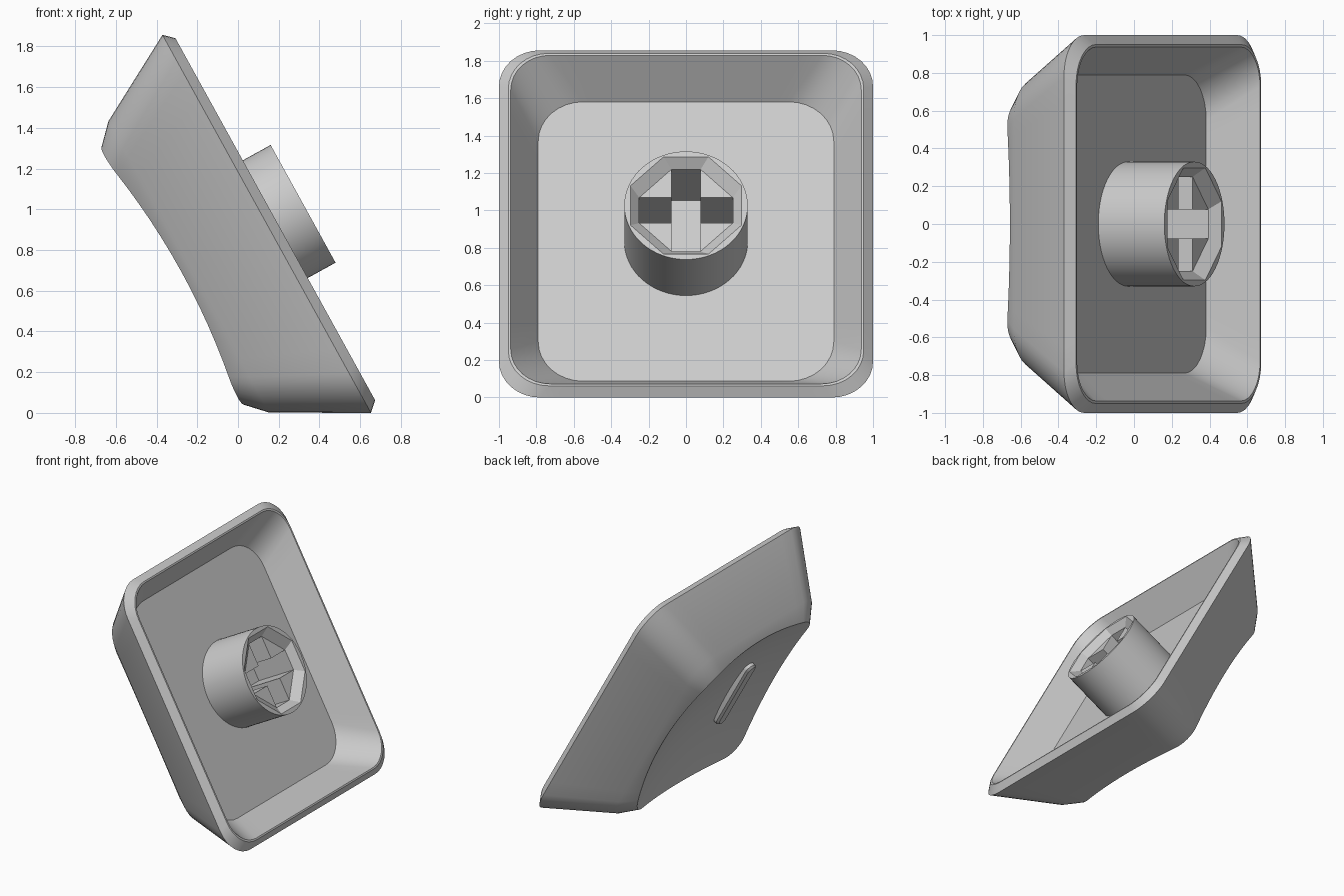
import bpy, bmesh, math
from mathutils import Matrix, Vector

if "Cube" in bpy.data.objects:
    bpy.data.objects.remove(bpy.data.objects["Cube"])

# Local frame: u down the slope, v across, w out of the open underside
C, S = 0.483, 0.8756
FRAME = Matrix(((C, 0, S, 0.141), (0, 1, 0, 0), (-S, 0, C, 0.928), (0, 0, 0, 1)))

grey = bpy.data.materials.new("light_grey")
grey.diffuse_color = (0.6, 0.6, 0.6, 1)
grey.use_nodes = True
grey.node_tree.nodes["Principled BSDF"].inputs["Base Color"].default_value = grey.diffuse_color


def finish(name, bm, smooth=True):
    bmesh.ops.recalc_face_normals(bm, faces=bm.faces)
    bm.transform(FRAME)
    mesh = bpy.data.meshes.new(name)
    bm.to_mesh(mesh)
    bm.free()
    mesh.materials.append(grey)
    ob = bpy.data.objects.new(name, mesh)
    bpy.context.collection.objects.link(ob)
    if smooth:
        smooth_by_angle(ob)
    return ob


def smooth_by_angle(ob):
    bpy.ops.object.select_all(action='DESELECT')
    ob.select_set(True)
    bpy.context.view_layer.objects.active = ob
    bpy.ops.object.shade_smooth_by_angle(angle=math.radians(25))


def rounded_ring(hu, hv, r, w, arc=8, side=12):
    """Rounded rectangle with subdivided sides."""
    pts = []
    for k, (su, sv) in enumerate(((1, 1), (-1, 1), (-1, -1), (1, -1))):
        c = Vector((su * (hu - r), sv * (hv - r), w))
        for i in range(arc + 1):
            a = math.pi / 2 * (k + i / arc)
            pts.append(c + r * Vector((math.cos(a), math.sin(a), 0)))
    out = []
    for i, p in enumerate(pts):
        out.append(p)
        if i % (arc + 1) == arc:
            q = pts[(i + 1) % len(pts)]
            out += [p.lerp(q, j / side) for j in range(1, side)]
    return out


def loft(bm, rings):
    """Skin a list of closed rings, returning the vertex rings."""
    vs = [[bm.verts.new(p) for p in ring] for ring in rings]
    n = len(vs[0])
    for a, b in zip(vs, vs[1:]):
        for i in range(n):
            j = (i + 1) % n
            bm.faces.new((a[i], a[j], b[j], b[i]))
    return vs


def prism(bm, low, high):
    vs = loft(bm, [low, high])
    bm.faces.new(vs[0])
    bm.faces.new(vs[1])


def dish(u, v):
    return -0.39 - (u * u + v * v) / 5.6


def meet_dish(p, q):
    """Point where the chamfer line p-q meets the dished top."""
    lo, hi = -0.5, 2.0
    for _ in range(40):
        t = (lo + hi) / 2
        m = p + (q - p) * t
        if m.z > dish(m.x, m.y):
            lo = t
        else:
            hi = t
    return p + (q - p) * lo


# Cap shell: inner floor, rim lip, sloped walls, chamfer, dished top
kink = rounded_ring(0.817, 0.757, 0.20, -0.437)
tip = rounded_ring(0.713, 0.653, 0.15, -0.537)
edge = [meet_dish(p, q) for p, q in zip(kink, tip)]
rings = [
    rounded_ring(0.853, 0.79, 0.24, -0.195),
    rounded_ring(1.003, 0.937, 0.21, 0.048),
    rounded_ring(1.015, 0.95, 0.215, 0.048),
    rounded_ring(1.06, 1.0, 0.22, 0.0),
    kink, edge]
for s in (0.85, 0.7, 0.5, 0.3, 0.12):
    rings.append([Vector((p.x * s, p.y * s, dish(p.x * s, p.y * s))) for p in edge])
bm = bmesh.new()
vs = loft(bm, rings)
bm.faces.new(vs[0])
last, centre = vs[-1], bm.verts.new((0, 0, dish(0, 0)))
for i in range(len(last)):
    bm.faces.new((last[i], last[(i + 1) % len(last)], centre))
finish("cap_shell", bm)

# Raised finger bar on the dished top
bm = bmesh.new()


def bar_ring(r, rise):
    out = []
    for k in (1, -1):
        for i in range(11):
            a = math.pi * (i / 10 - 0.5)
            u, v = k * (0.26 + r * math.cos(a)), -0.27 + k * r * math.sin(a)
            out.append(Vector((u, v, dish(u, v) - rise)))
    return out


vs = loft(bm, [bar_ring(0.05, -0.03), bar_ring(0.05, 0.025), bar_ring(0.035, 0.04)])
bm.faces.new(vs[0])
bm.faces.new(vs[-1])
finish("finger_bar", bm)

# Stem cylinder
bm = bmesh.new()
circle = [(0.33 * math.cos(i * math.tau / 64), 0.33 * math.sin(i * math.tau / 64)) for i in range(64)]
prism(bm, [(u, v, -0.21) for u, v in circle], [(u, v, 0.204) for u, v in circle])
stem = finish("stem", bm, False)


# Cutters: octagonal lead-in and cross-shaped socket
def octagon(a, s, w):
    return [(u, v, w) for u, v in ((a, -s), (a, s), (s, a), (-s, a), (-a, s), (-a, -s), (-s, -a), (s, -a))]


bm = bmesh.new()
prism(bm, octagon(0.25, 0.078, 0.15), octagon(0.344, 0.162, 0.258))
lead_in = finish("lead_in_cutter", bm, False)

a, s = 0.25, 0.078
cross = [(a, -s), (a, s), (s, s), (s, a), (-s, a), (-s, s), (-a, s), (-a, -s), (-s, -s), (-s, -a), (s, -a), (s, -s)]
bm = bmesh.new()
prism(bm, [(u, v, -0.3) for u, v in cross], [(u, v, 0.155) for u, v in cross])
socket = finish("socket_cutter", bm, False)

for cutter in (lead_in, socket):
    cutter.hide_render = True
    mod = stem.modifiers.new("cut", 'BOOLEAN')
    mod.operation, mod.solver, mod.object = 'DIFFERENCE', 'EXACT', cutter
    bpy.context.view_layer.objects.active = stem
    bpy.ops.object.modifier_apply(modifier=mod.name)
    bpy.data.objects.remove(cutter)
smooth_by_angle(stem)
